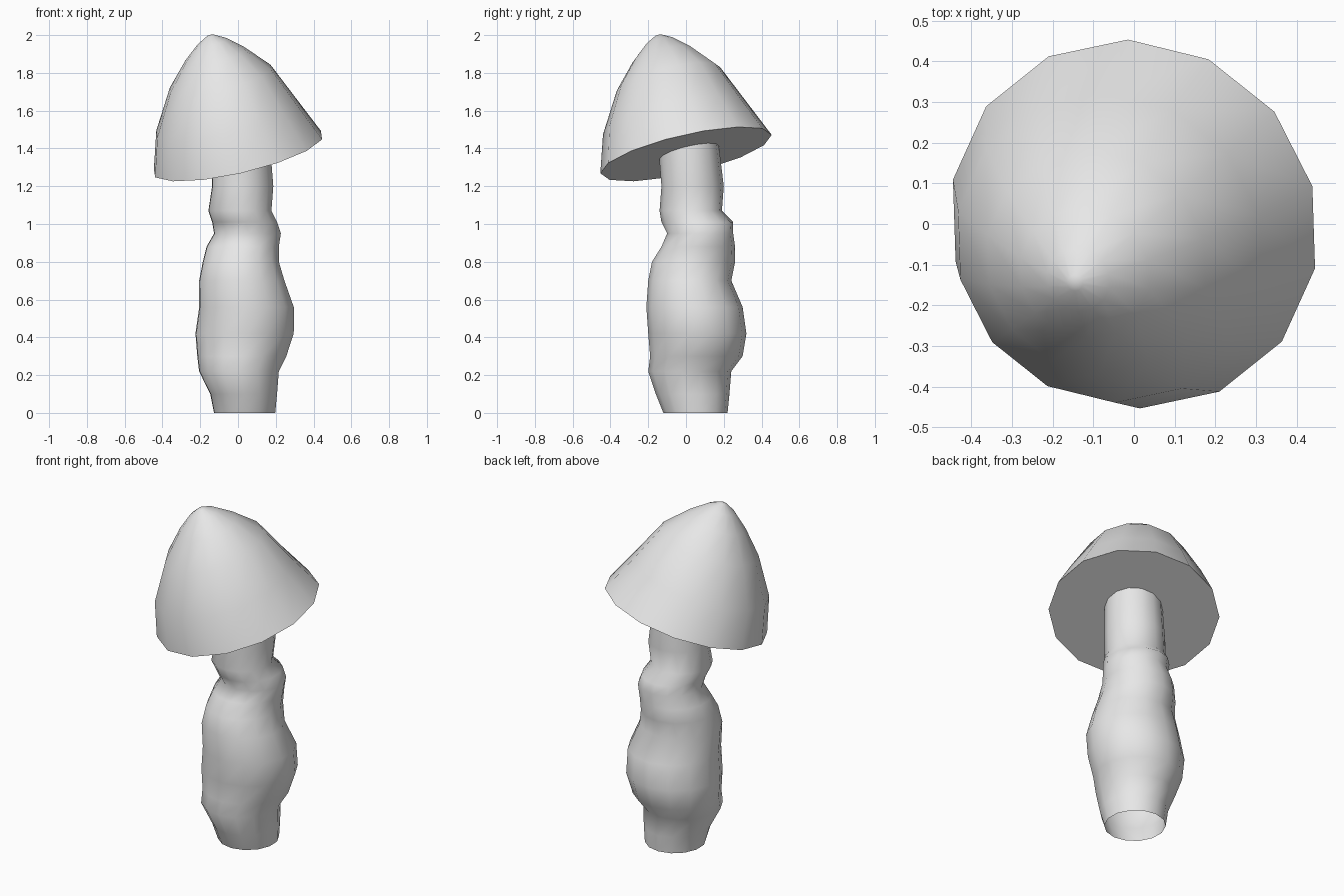
import bpy, bmesh
from math import cos, sin, pi, radians
from mathutils import Vector

SIDES = 14
START = radians(-11)

cube = bpy.data.objects.get("Cube")
if cube:
    bpy.data.objects.remove(cube, do_unlink=True)

grey = bpy.data.materials.new("pale_grey")
grey.use_nodes = True
colour = (0.8, 0.8, 0.8, 1)
grey.diffuse_color = colour
grey.node_tree.nodes["Principled BSDF"].inputs["Base Color"].default_value = colour


def ring(bm, centre, u, v):
    """Add one loop of vertices around centre, spanned by the half axes u and v."""
    angles = [START + 2 * pi * i / SIDES for i in range(SIDES)]
    return [bm.verts.new(centre + u * cos(a) + v * sin(a)) for a in angles]


def bridge(bm, lower, upper):
    """Join two loops with quads."""
    for i in range(SIDES):
        j = (i + 1) % SIDES
        bm.faces.new((lower[i], lower[j], upper[j], upper[i]))


def finish(bm, name, sharp_angle):
    mesh = bpy.data.meshes.new(name)
    bm.to_mesh(mesh)
    bm.free()
    mesh.materials.append(grey)
    obj = bpy.data.objects.new(name, mesh)
    bpy.context.collection.objects.link(obj)
    bpy.ops.object.select_all(action="DESELECT")
    obj.select_set(True)
    bpy.context.view_layer.objects.active = obj
    bpy.ops.object.shade_smooth_by_angle(angle=radians(sharp_angle))


# Lumpy stem, open at both ends: height, then x range and y range of each loop
stem_loops = [
    (0.00, -.13, .20, -.12, .22),
    (0.10, -.15, .21, -.16, .23),
    (0.22, -.21, .22, -.20, .24),
    (0.30, -.22, .26, -.19, .30),
    (0.42, -.23, .30, -.20, .32),
    (0.56, -.21, .30, -.21, .30),
    (0.70, -.21, .25, -.20, .24),
    (0.80, -.19, .22, -.18, .26),
    (0.88, -.17, .22, -.13, .26),
    (0.95, -.13, .23, -.10, .25),
    (1.01, -.14, .21, -.13, .25),
    (1.07, -.16, .18, -.14, .19),
    (1.20, -.14, .19, -.13, .20),
    (1.45, -.14, .17, -.15, .17),
]
bm = bmesh.new()
previous = None
for z, x0, x1, y0, y1 in stem_loops:
    loop = ring(bm, Vector(((x0 + x1) / 2, (y0 + y1) / 2, z)),
                Vector(((x1 - x0) / 2, 0, 0)), Vector((0, (y1 - y0) / 2, 0)))
    if previous:
        bridge(bm, previous, loop)
    previous = loop
finish(bm, "stem", 60)

# Tilted bell cap: radius, distance along the axis, and sag towards the low side
axis = Vector((-.22, -.22, .95)).normalized()
side = (Vector((1, 0, 0)) - axis * axis.x).normalized()
across = axis.cross(side)
base = Vector((0, 0, 1.37))
sag_direction = Vector((-1, -1, 0))
cap_loops = [(.465, 0, 0), (.39, .2, .015), (.28, .42, 0),
             (.165, .55, 0), (.08, .625, 0), (.02, .66, 0)]
bm = bmesh.new()
previous = None
for radius, height, sag in cap_loops:
    loop = ring(bm, base + axis * height + sag_direction * sag,
                side * radius, across * radius)
    if previous:
        bridge(bm, previous, loop)
    else:
        bm.faces.new(reversed(loop))  # flat underside
    previous = loop
tip = bm.verts.new(base + axis * .665)
for i in range(SIDES):
    bm.faces.new((previous[i], previous[(i + 1) % SIDES], tip))
finish(bm, "cap", 60)
